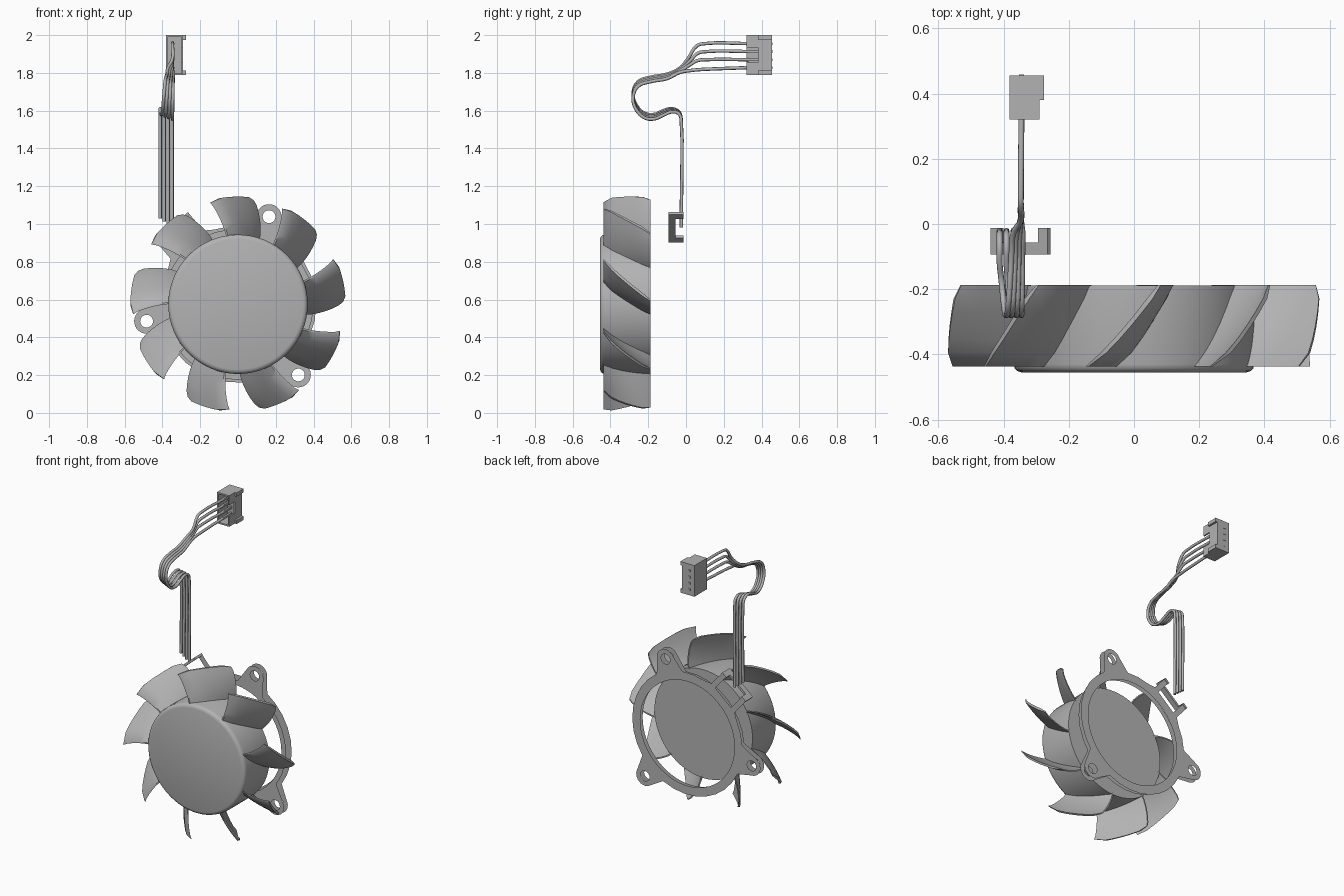
import bpy, bmesh
from math import sin, cos, radians, pi
from mathutils import Matrix, Vector

if "Cube" in bpy.data.objects:
    bpy.data.objects.remove(bpy.data.objects["Cube"])

CZ = 0.575          # height of the fan axis
CLIP = radians(130.5)
grey = bpy.data.materials.new("mid_grey")
grey.diffuse_color = (0.45, 0.45, 0.45, 1)
grey.use_nodes = True
grey.node_tree.nodes["Principled BSDF"].inputs["Base Color"].default_value = grey.diffuse_color


def finish(name, bm, angle=None, recalc=True):
    if recalc:
        bmesh.ops.recalc_face_normals(bm, faces=bm.faces)
    me = bpy.data.meshes.new(name)
    bm.to_mesh(me)
    bm.free()
    me.materials.append(grey)
    ob = bpy.data.objects.new(name, me)
    bpy.context.collection.objects.link(ob)
    if angle:
        bpy.ops.object.select_all(action='DESELECT')
        ob.select_set(True)
        bpy.context.view_layer.objects.active = ob
        bpy.ops.object.shade_smooth_by_angle(angle=radians(angle))
    return ob


def add_box(bm, lo, hi, m=Matrix()):
    lo, hi = Vector(lo), Vector(hi)
    mat = m @ Matrix.Translation((lo + hi) / 2) @ Matrix.Diagonal((*(hi - lo), 1))
    bmesh.ops.create_cube(bm, size=1, matrix=mat)


def polar(r, a, y):
    return Vector((r * cos(a), y, CZ + r * sin(a)))


# Hub: lathed cup with a rounded front edge
bm = bmesh.new()
profile = [(0, -0.455), (0.345, -0.455), (0.358, -0.451), (0.366, -0.442),
           (0.369, -0.43), (0.369, -0.188), (0, -0.188)]
N = 64
rows = [[bm.verts.new(polar(r, 2 * pi * i / N, y)) for i in range(N)] if r else
        [bm.verts.new((0, y, CZ))] * N for r, y in profile]
for a, b in zip(rows, rows[1:]):
    for i in range(N):
        j = (i + 1) % N
        bm.faces.new(list(dict.fromkeys((a[i], a[j], b[j], b[i]))))
finish("hub", bm, 40)

# Blades: nine twisted and swept vanes
bm = bmesh.new()
NS, NT = 6, 6
for k in range(9):
    grid = {}
    for side in (0, 1):
        for i in range(NS + 1):
            for j in range(NT + 1):
                s, t = i / NS, j / NT
                front = 19 + 6 * s ** 1.3
                back = -8 + 10 * s ** 1.3
                r = 0.36 + 0.21 * s
                if i == NS and j in (0, NT):
                    r -= 0.012            # softened tip corners
                a = radians(front + (back - front) * t ** 0.8 + 40 * k)
                a += (side - 0.5) * 0.018 / r * (0.5 if j in (0, NT) else 1)
                grid[side, i, j] = bm.verts.new(polar(r, a, -0.437 + 0.25 * t))
    for i in range(NS):
        for j in range(NT):
            for side in (0, 1):
                bm.faces.new([grid[side, i, j], grid[side, i + 1, j],
                              grid[side, i + 1, j + 1], grid[side, i, j + 1]])
    border = ([(i, 0) for i in range(NS)] + [(NS, j) for j in range(NT)] +
              [(i, NT) for i in range(NS, 0, -1)] + [(0, j) for j in range(NT, 0, -1)])
    for p, q in zip(border, border[1:] + border[:1]):
        bm.faces.new([grid[(0, *p)], grid[(0, *q)], grid[(1, *q)], grid[(1, *p)]])
finish("blades", bm, 40)


# Mounting frame: thin flat rings with three drilled ears and two clip arms
def circle(cx, cz, r, n):
    return [(cx + r * cos(2 * pi * i / n), cz + r * sin(2 * pi * i / n)) for i in range(n)]


def frame_sheet(name, y, inner, outer, arms):
    outline, loops = [], [circle(0, 0, inner, 64)]

    def local(a, u, v):         # u outwards, v along the tangent
        outline.append((u * cos(a) - v * sin(a), u * sin(a) + v * cos(a)))

    for k in range(3):
        a = radians(70.5 + 120 * k)
        c = 0.492
        loops.append(circle(c * cos(a), c * sin(a), 0.034, 20))
        local(a, outer * cos(0.25), -outer * sin(0.25))
        for i in range(13):
            b = radians(-80 + 160 * i / 12)
            local(a, c + 0.066 * cos(b), 0.066 * sin(b))
        for i in range(9):      # plain arc up to the next ear
            b = 0.25 + (2 * pi / 3 - 0.5) * i / 8
            if arms and k == 0 and i in (3, 4, 5):
                if i == 4:
                    for u, v in ((outer, -0.115), (0.54, -0.115), (0.54, -0.078),
                                 (outer, -0.078), (outer, 0.078), (0.54, 0.078),
                                 (0.54, 0.115), (outer, 0.115)):
                        local(CLIP, u, v)
            elif i < 8:
                local(a, outer * cos(b), outer * sin(b))
    bm = bmesh.new()
    for loop in loops + [outline]:
        vs = [bm.verts.new((x, y, CZ + z)) for x, z in loop]
        for p, q in zip(vs, vs[1:] + vs[:1]):
            bm.edges.new((p, q))
    bmesh.ops.triangle_fill(bm, use_beauty=True, edges=bm.edges[:], normal=(0, 1, 0))
    finish(name, bm, recalc=False)


frame_sheet("frame_back", -0.015, 0.355, 0.415, True)
frame_sheet("frame_front", -0.055, 0.365, 0.40, False)

# Wire clip: thin C-shaped plate standing across the frame edge
m = Matrix.Translation((0, 0, CZ)) @ Matrix.Rotation(-CLIP, 4, 'Y')
bm = bmesh.new()
add_box(bm, (0.528, -0.093, -0.115), (0.543, -0.056, 0.115), m)
for s in (-1, 1):
    add_box(bm, (0.528, -0.056, s * 0.0955 - 0.0195), (0.543, -0.012, s * 0.0955 + 0.0195), m)
finish("wire_clip", bm)

# Wires: four tubes that run up, loop forward and fan out to the plug
shared = [(-0.025, 1.54), (-0.035, 1.585), (-0.07, 1.602), (-0.12, 1.588), (-0.17, 1.568),
          (-0.22, 1.575), (-0.265, 1.62), (-0.28, 1.68), (-0.255, 1.74), (-0.19, 1.765),
          (-0.10, 1.782), (-0.03, 1.815)]
fans = [[(0.01, 1.875), (0.06, 1.945), (0.10, 1.955)],
        [(0.02, 1.862), (0.065, 1.905), (0.11, 1.913)],
        [(0.02, 1.842), (0.06, 1.865), (0.11, 1.87)],
        [(0.02, 1.812), (0.08, 1.818), (0.12, 1.82)]]
for k, fan in enumerate(fans):
    x0 = -0.412 + 0.021 * k
    pts = [(x0, -0.025, 1.03 - 0.016 * k)]
    for i, (y, z) in enumerate(shared):
        f = max(0, (i - 3) / 12)
        off = (1.5 - k) * 0.008 * min(1, i / 3)
        pts.append((x0 + (-0.35 + 0.004 * k - x0) * f, y, z + off))
    pts += [(-0.347, y, z) for y, z in fan]
    pts.append((-0.345, 0.33, fan[-1][1] + (0.008 if k == 3 else 0)))
    cu = bpy.data.curves.new("wire_path", 'CURVE')
    cu.dimensions = '3D'
    cu.bevel_depth = 0.009
    cu.bevel_resolution = 2
    cu.resolution_u = 4
    cu.use_fill_caps = True
    sp = cu.splines.new('BEZIER')
    sp.bezier_points.add(len(pts) - 1)
    for bp, p in zip(sp.bezier_points, pts):
        bp.co = p
        bp.handle_left_type = bp.handle_right_type = 'AUTO'
    cu.materials.append(grey)
    ob = bpy.data.objects.new(f"wire_{k + 1}", cu)
    bpy.context.collection.objects.link(ob)
    bpy.ops.object.select_all(action='DESELECT')
    ob.select_set(True)
    bpy.context.view_layer.objects.active = ob
    bpy.ops.object.convert(target='MESH')
    bpy.ops.object.shade_smooth_by_angle(angle=radians(50))

# Plug: box open towards the wires, with four pins and a key rib
bm = bmesh.new()
add_box(bm, (-0.382, 0.42, 1.788), (-0.29, 0.455, 2.0))
add_box(bm, (-0.382, 0.32, 1.788), (-0.372, 0.42, 2.0))
add_box(bm, (-0.30, 0.32, 1.788), (-0.29, 0.42, 1.855))
add_box(bm, (-0.30, 0.32, 1.935), (-0.29, 0.42, 2.0))
add_box(bm, (-0.30, 0.38, 1.855), (-0.29, 0.42, 1.935))
for z in (1.788, 1.99):
    add_box(bm, (-0.372, 0.32, z), (-0.30, 0.42, z + 0.01))
for z in (1.788, 1.975):
    add_box(bm, (-0.29, 0.38, z), (-0.276, 0.455, z + 0.025))
finish("plug", bm)
bm = bmesh.new()
for z in (1.955, 1.913, 1.87, 1.828):
    add_box(bm, (-0.352, 0.325, z - 0.007), (-0.338, 0.458, z + 0.007))
finish("plug_pins", bm)
